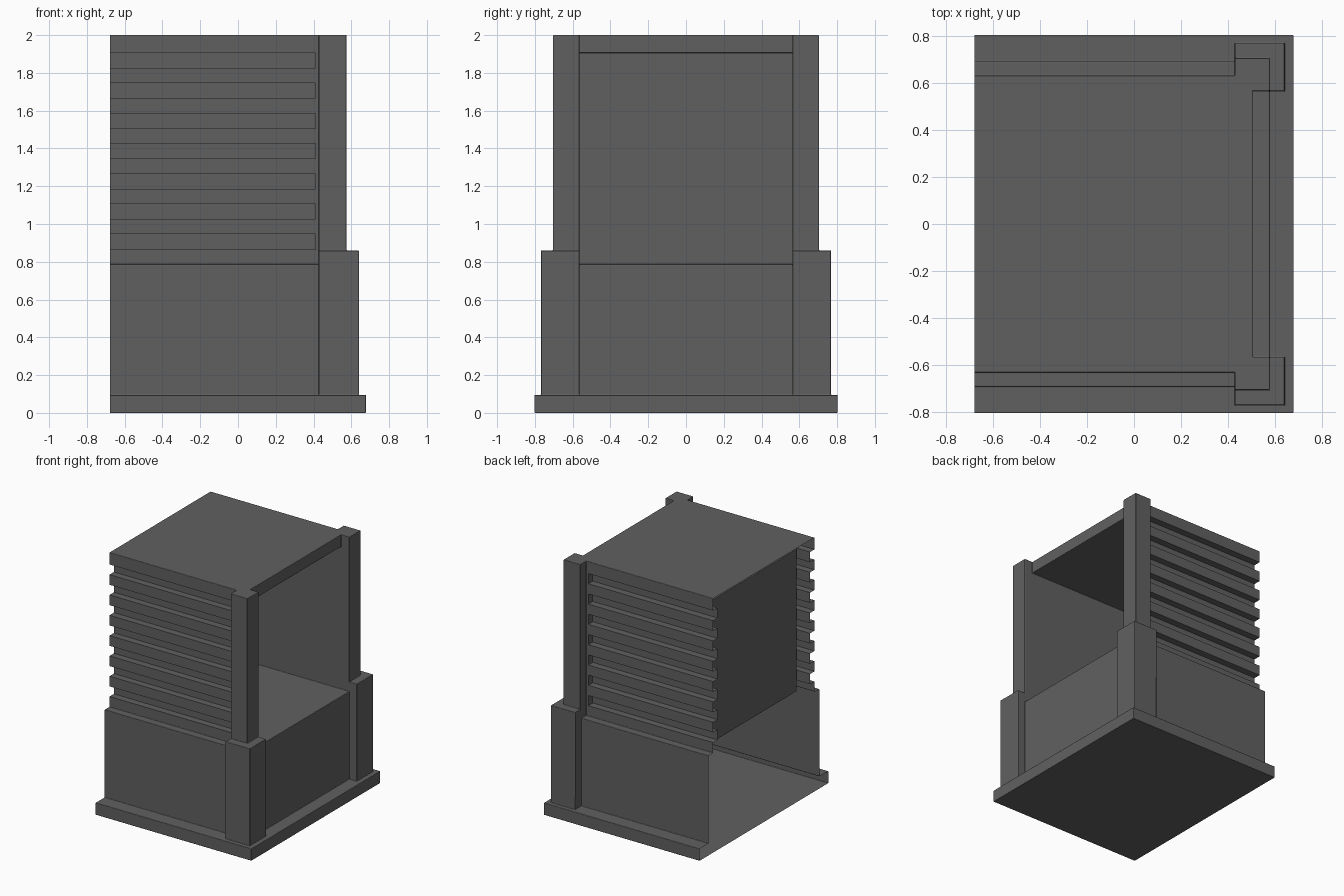
import bpy, bmesh
from mathutils import Vector

if "Cube" in bpy.data.objects:
    bpy.data.objects.remove(bpy.data.objects["Cube"])

CUT_X = -0.678      # the open end of the shell

grey = bpy.data.materials.new("dark grey")
grey.diffuse_color = (0.118, 0.118, 0.118, 1)
grey.use_nodes = True
grey.node_tree.nodes["Principled BSDF"].inputs["Base Color"].default_value = grey.diffuse_color


def boxes(name, spans):
    """One object made of boxes given as (x0, x1, y0, y1, z0, z1)."""
    bm = bmesh.new()
    for x0, x1, y0, y1, z0, z1 in spans:
        verts = bmesh.ops.create_cube(bm, size=1)["verts"]
        for v in verts:
            v.co = Vector((x1 if v.co.x > 0 else x0,
                           y1 if v.co.y > 0 else y0,
                           z1 if v.co.z > 0 else z0))
    me = bpy.data.meshes.new(name)
    bm.to_mesh(me)
    bm.free()
    me.materials.append(grey)
    ob = bpy.data.objects.new(name, me)
    bpy.context.collection.objects.link(ob)
    return ob


helpers = []


def boolean(ob, name, spans, op):
    m = ob.modifiers.new(name, 'BOOLEAN')
    m.operation = op
    m.solver = 'EXACT'
    m.object = boxes(name, spans)
    m.object.hide_render = True
    helpers.append(m.object)


# Stepped body: base plate, lower walls and upper block joined
body = boxes("body_shell", [(-0.9, 0.678, -0.802, 0.802, 0, 0.095)])
boolean(body, "lower_block", [(-0.9, 0.575, -0.69, 0.69, 0.05, 0.785)], 'UNION')
boolean(body, "upper_block", [(-0.9, 0.503, -0.63, 0.63, 0.7, 2.0)], 'UNION')

# Corner posts: a thick foot and a slimmer shaft on each right-hand corner
for side, s in (("front", -1), ("back", 1)):
    y0, y1 = sorted((s * 0.565, s * 0.768))
    boolean(body, side + "_post_foot", [(0.428, 0.64, y0, y1, 0.05, 0.86)], 'UNION')
    y0, y1 = sorted((s * 0.565, s * 0.704))
    boolean(body, side + "_post_shaft", [(0.428, 0.575, y0, y1, 0.75, 2.0)], 'UNION')

# Deep recess opening to the right
boolean(body, "recess_cutter",
        [(-0.57, 0.8, -0.565, 0.565, 0.785, 1.905)], 'DIFFERENCE')

# Softened edges
bev = body.modifiers.new("soft_edges", 'BEVEL')
bev.width = 0.014
bev.segments = 3
bev.limit_method = 'ANGLE'
bev.angle_limit = 0.7

# Seven horizontal slots on the front and back walls
slots = []
for i in range(7):
    z = 0.866 + 0.16 * i
    slots += [(-1.2, 0.41, -0.67, -0.575, z, z + 0.08),
              (-1.2, 0.41, 0.575, 0.67, z, z + 0.08)]
boolean(body, "slot_cutter", slots, 'DIFFERENCE')

# Bake the body, then slice it open at the left end
bpy.context.view_layer.update()
dg = bpy.context.evaluated_depsgraph_get()
mesh = bpy.data.meshes.new_from_object(body.evaluated_get(dg))
body.modifiers.clear()
body.data = mesh
bm = bmesh.new()
bm.from_mesh(mesh)
bmesh.ops.bisect_plane(bm, geom=bm.verts[:] + bm.edges[:] + bm.faces[:],
                       plane_co=(CUT_X, 0, 0), plane_no=(1, 0, 0),
                       clear_inner=True)
for f in bm.faces:
    f.material_index = 0
bm.to_mesh(mesh)
bm.free()
mesh.materials.clear()
mesh.materials.append(grey)
for helper in helpers:
    bpy.data.objects.remove(helper)
